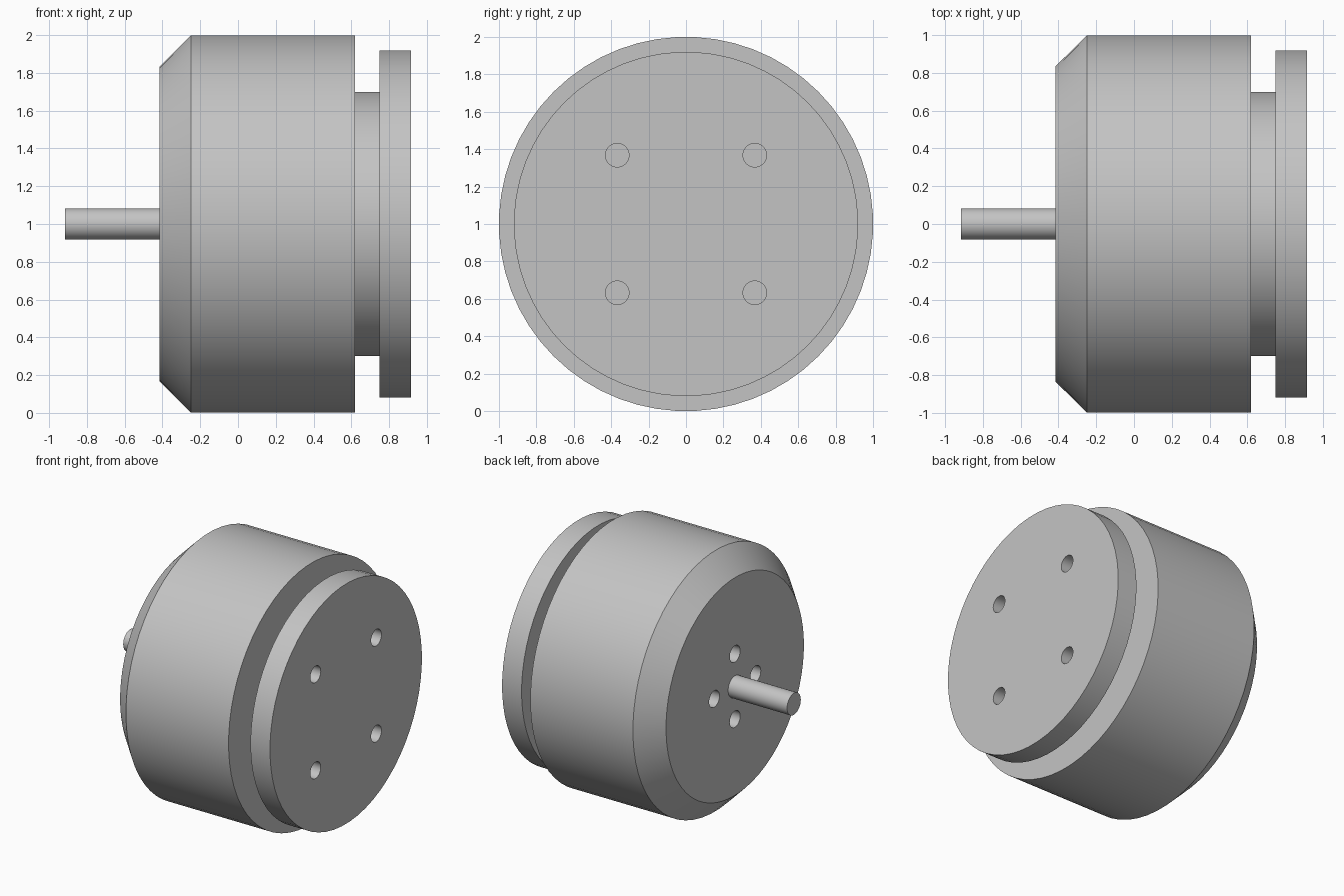
import bpy, bmesh, math
from mathutils import Matrix, Vector

default = bpy.data.objects.get("Cube")
if default:
    bpy.data.objects.remove(default, do_unlink=True)

CENTRE = Vector((0, 0, 1))
HOLE_RADIUS = 0.063
HOLE_DEPTH = 0.25

# Single grey metal
metal = bpy.data.materials.new("grey metal")
metal.use_nodes = True
grey = (0.55, 0.55, 0.55, 1)
metal.diffuse_color = grey
metal.node_tree.nodes["Principled BSDF"].inputs["Base Color"].default_value = grey


def make_object(name, bm):
    bmesh.ops.recalc_face_normals(bm, faces=bm.faces)
    mesh = bpy.data.meshes.new(name)
    bm.to_mesh(mesh)
    bm.free()
    mesh.materials.append(metal)
    obj = bpy.data.objects.new(name, mesh)
    bpy.context.collection.objects.link(obj)
    return obj


def lathe(name, profile, sides):
    """Revolve (x, radius) points around the x axis and cap both ends."""
    bm = bmesh.new()
    rings = []
    for x, r in profile:
        angles = [math.tau * (i + 0.5) / sides for i in range(sides)]
        rings.append([bm.verts.new(CENTRE + Vector((x, r * math.sin(a), -r * math.cos(a))))
                      for a in angles])
    for a, b in zip(rings, rings[1:]):
        for i in range(sides):
            j = (i + 1) % sides
            bm.faces.new((a[i], a[j], b[j], b[i]))
    bm.faces.new(rings[0])
    bm.faces.new(rings[-1])
    return make_object(name, bm)


def add_hole(bm, x, y, z):
    turn = Matrix.Rotation(math.pi / 2, 4, 'Y')
    place = Matrix.Translation(CENTRE + Vector((x, y, z)))
    bmesh.ops.create_cone(bm, cap_ends=True, segments=32, radius1=HOLE_RADIUS,
                          radius2=HOLE_RADIUS, depth=2 * HOLE_DEPTH, matrix=place @ turn)


def smooth(obj):
    bpy.ops.object.select_all(action='DESELECT')
    obj.select_set(True)
    bpy.context.view_layer.objects.active = obj
    bpy.ops.object.shade_smooth_by_angle(angle=math.radians(30))


# Housing: chamfered can, groove and mounting flange
housing = lathe("motor_housing", [(-0.415, 0.835), (-0.25, 1.0), (0.62, 1.0), (0.62, 0.7),
                                  (0.75, 0.7), (0.75, 0.92), (0.915, 0.92)], 60)

# Screw holes: a square on the flange, a cross around the shaft
holes = bmesh.new()
for i in range(4):
    a = i * math.pi / 2
    add_hole(holes, -0.415, 0.25 * math.cos(a), 0.25 * math.sin(a))
    b = a + math.pi / 4
    add_hole(holes, 0.915, 0.52 * math.cos(b), 0.52 * math.sin(b))
cutter = make_object("screw_hole_cutter", holes)
cutter.hide_render = True

cut = housing.modifiers.new("screw holes", 'BOOLEAN')
cut.operation = 'DIFFERENCE'
cut.solver = 'EXACT'
cut.object = cutter
bpy.context.view_layer.objects.active = housing
bpy.ops.object.modifier_apply(modifier=cut.name)
bpy.data.objects.remove(cutter, do_unlink=True)
smooth(housing)

# Output shaft
shaft = lathe("drive_shaft", [(-0.915, 0.083), (-0.4, 0.083)], 40)
smooth(shaft)
